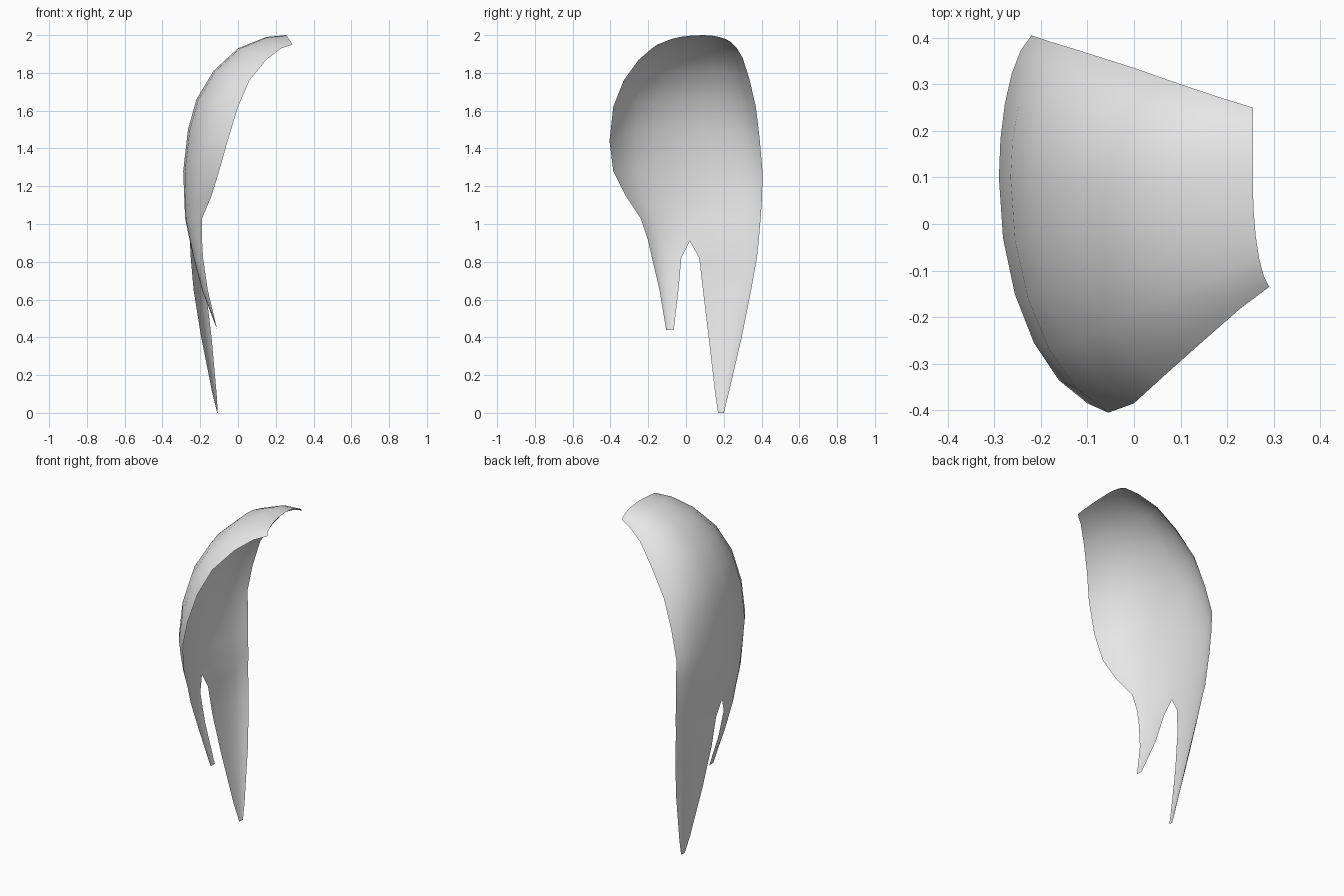
import bpy
import bmesh
from math import radians, sin, cos
from mathutils import Vector

cube = bpy.data.objects.get("Cube")
if cube:
    bpy.data.objects.remove(cube, do_unlink=True)

COLUMNS = 5
SWEEP = radians(75)

# Guide lines from the parting down to the notch, in hundredths of a unit
crown_line = [(25.5, 9, 200), (15, 9, 199), (0, 9, 193), (-13, 9, 181), (-22, 9, 166),
              (-26.5, 10, 150), (-29, 10, 128), (-28.5, 8, 115), (-28, 5, 103), (-25.5, 2, 91)]
front_edge = [(29, -13.5, 195), (23, -18, 193), (15, -25, 187), (6, -33, 176), (0, -38.5, 162),
              (-5.5, -40.5, 144), (-10, -38.5, 128), (-14, -32, 115), (-19, -24, 103), (-19, -20, 91)]
back_edge = [(25.5, 25, 195), (19, 27, 193), (10, 30, 188), (0, 33.5, 177), (-11, 37, 162),
             (-17.5, 39, 145), (-22, 40.5, 128), (-21.5, 40.3, 115), (-21, 39.5, 103), (-20, 38.5, 91)]

# Lock rows below the notch: inner side, then outer side
short_lock = [((-23.5, -2.5, 82), (-18.5, -18, 82)),
              ((-19, -4, 65), (-16, -14, 65)),
              ((-11, -6.5, 44), (-11, -10.5, 44))]
long_lock = [((-25, 7, 82), (-19.5, 37.5, 82)),
             ((-23.5, 9, 65), (-17, 34.5, 65)),
             ((-19.5, 12, 40), (-14, 29.5, 40)),
             ((-13.5, 15.5, 10), (-11.3, 22.5, 10)),
             ((-11, 17, 0), (-10.7, 20, 0))]


def arc_row(bm, inner, outer):
    """Curved row of vertices that starts flat at inner and bends round to outer."""
    start = Vector(inner) / 100
    offset = Vector(outer) / 100 - start
    row = []
    for column in range(COLUMNS + 1):
        angle = SWEEP * column / COLUMNS
        along = sin(angle) / sin(SWEEP)
        bend = (1 - cos(angle)) / (1 - cos(SWEEP))
        step = Vector((offset.x * bend, offset.y * along, offset.z * bend))
        row.append(bm.verts.new(start + step))
    return row


def add_half(bm, rows, flip):
    """Skin neighbouring rows with quads whose normals point outward."""
    grid = [arc_row(bm, inner, outer) for inner, outer in rows]
    for upper, lower in zip(grid, grid[1:]):
        for column in range(COLUMNS):
            quad = [upper[column], upper[column + 1], lower[column + 1], lower[column]]
            bm.faces.new(reversed(quad) if flip else quad)


# Hair sheet: front and back halves joined along the crown line
bm = bmesh.new()
add_half(bm, list(zip(crown_line, front_edge)) + short_lock, True)
add_half(bm, list(zip(crown_line, back_edge)) + long_lock, False)
bmesh.ops.remove_doubles(bm, verts=bm.verts, dist=0.0005)

mesh = bpy.data.meshes.new("side_hair")
bm.to_mesh(mesh)
bm.free()
hair = bpy.data.objects.new("side_hair", mesh)
bpy.context.collection.objects.link(hair)

# Plain grey material
grey = bpy.data.materials.new("light_grey")
grey.use_nodes = True
colour = (0.8, 0.8, 0.8, 1)
grey.diffuse_color = colour
grey.node_tree.nodes["Principled BSDF"].inputs["Base Color"].default_value = colour
mesh.materials.append(grey)

# Smooth shading
for face in mesh.polygons:
    face.use_smooth = True
